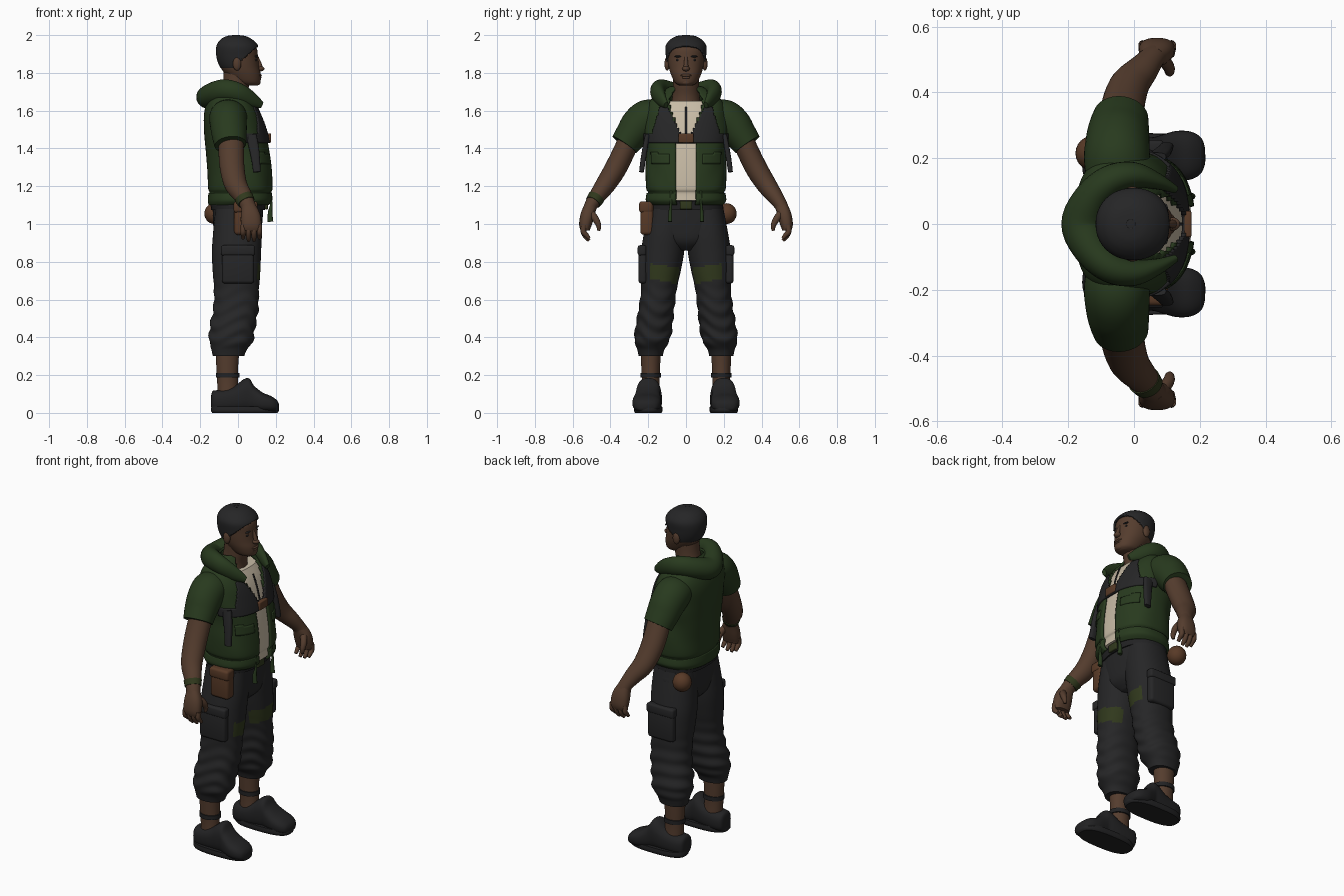
import bpy, bmesh, math
from mathutils import Vector

X, Y, Z = Vector((1, 0, 0)), Vector((0, 1, 0)), Vector((0, 0, 1))


def material(name, r, g, b):
    m = bpy.data.materials.new(name)
    m.diffuse_color = (r, g, b, 1)
    return m


SKIN = material("skin", .09, .046, .027)
DARK = material("charcoal_cloth", .019, .019, .020)
SHOE = material("shoe_black", .016, .016, .017)
GREEN = material("jacket_green", .021, .042, .013)
OLIVE = material("olive_band", .030, .040, .012)
CREAM = material("cream_shirt", .58, .50, .38)
LEATHER = material("brown_leather", .098, .042, .020)


def finish(name, bm, mats, thick=0, recalc=True):
    if recalc:
        bmesh.ops.recalc_face_normals(bm, faces=bm.faces[:])
    me = bpy.data.meshes.new(name)
    bm.to_mesh(me)
    bm.free()
    for m in mats:
        me.materials.append(m)
    me.shade_smooth()
    me.set_sharp_from_angle(angle=math.radians(45))
    ob = bpy.data.objects.new(name, me)
    bpy.context.collection.objects.link(ob)
    if thick:
        mod = ob.modifiers.new("thickness", 'SOLIDIFY')
        mod.thickness, mod.offset = thick, -1
    return ob


def spline(rows, sub):
    out = []
    for i in range(len(rows) - 1):
        a, b, c, d = (rows[max(0, min(len(rows) - 1, i + k))] for k in (-1, 0, 1, 2))
        for s in range(sub):
            t = s / sub
            out.append([.5 * (2*q + (r-p)*t + (2*p-5*q+4*r-w)*t*t + (3*q-p-3*r+w)*t**3)
                        for p, q, r, w in zip(a, b, c, d)])
    return out + [list(rows[-1])]


def loft(name, rows, *mats, t=None, ref=X, n=32, p=2, sub=4, wrinkle=None,
         keep=None, paint=None, thick=0, caps=True):
    """Skin superellipse rings (x, y, z, a, b); a runs along ref, b across it."""
    pts = spline(rows, sub)
    bm = bmesh.new()
    rings = []
    for i, (x, y, z, a, b) in enumerate(pts):
        tan = t or (Vector(pts[min(i+1, len(pts)-1)][:3]) - Vector(pts[max(i-1, 0)][:3])).normalized()
        u = (ref - tan * ref.dot(tan)).normalized()
        v = tan.cross(u)
        ring = []
        for j in range(n):
            th = 2 * math.pi * j / n
            c, s = math.cos(th), math.sin(th)
            k = 1 + (wrinkle(z, th) if wrinkle else 0)
            ring.append(bm.verts.new(Vector((x, y, z))
                        + u * k * max(a, .001) * math.copysign(abs(c) ** (2/p), c)
                        + v * k * max(b, .001) * math.copysign(abs(s) ** (2/p), s)))
        rings.append(ring)
    for r0, r1 in zip(rings, rings[1:]):
        for j in range(n):
            k = (j + 1) % n
            quad = (r0[j], r0[k], r1[k], r1[j])
            th = 2 * math.pi * (j + .5) / n
            mid = sum((q.co for q in quad), Vector()) / 4
            if keep is None or keep(mid, min(th, 2 * math.pi - th)):
                bm.faces.new(quad)
    if caps:
        bm.faces.new(rings[0][::-1])
        bm.faces.new(rings[-1])
    loose = [v for v in bm.verts if not v.link_faces]
    bmesh.ops.delete(bm, geom=loose, context='VERTS')
    if caps:
        bmesh.ops.recalc_face_normals(bm, faces=bm.faces[:])
    if paint:
        bm.normal_update()
        for f in bm.faces:
            f.material_index = paint(f.calc_center_median(), f.normal)
    return finish(name, bm, mats, thick, caps)


def ball(name, loc, size, mat):
    bm = bmesh.new()
    bmesh.ops.create_uvsphere(bm, u_segments=24, v_segments=14, radius=1)
    for v in bm.verts:
        v.co = Vector(loc) + Vector([a * b for a, b in zip(v.co, size)])
    return finish(name, bm, [mat])


def box(name, loc, size, mat, bevel=.01):
    bm = bmesh.new()
    bmesh.ops.create_cube(bm, size=1)
    for v in bm.verts:
        v.co = Vector(loc) + Vector([a * b for a, b in zip(v.co, size)])
    bmesh.ops.bevel(bm, geom=bm.edges[:], offset=bevel, segments=3, profile=.5, affect='EDGES')
    return finish(name, bm, [mat])


def mir(rows, s):
    return [(r[0], r[1] * s) + tuple(r[2:]) for r in rows]


def grow(rows, d, dz=0):
    return [(x, y, z + dz, a + d, b + d) for x, y, z, a, b in rows]


# Head, hair and neck
head = [(.07, 0, 1.732, .03, .03), (.05, 0, 1.748, .068, .058), (.028, 0, 1.79, .092, .079),
        (.01, 0, 1.83, .102, .091), (0, 0, 1.88, .106, .098), (-.003, 0, 1.93, .102, .099),
        (-.008, 0, 1.963, .077, .076), (-.01, 0, 1.982, .043, .043), (-.01, 0, 1.988, .005, .005)]
loft("head", head, SKIN, t=Z, n=40, p=2.1, sub=5)
loft("hair", grow(head, .009, .012), DARK, t=Z, n=80, p=2.1, sub=12, thick=.012, caps=False,
     keep=lambda c, th: c.z > 1.825 + max(0, c.x + .03) * .85)
ball("hair_crown", (-.01, 0, 1.983), (.05, .05, .017), DARK)
loft("neck", [(-.035, 0, 1.58, .09, .09), (-.025, 0, 1.67, .072, .073), (-.01, 0, 1.74, .07, .068),
              (-.005, 0, 1.82, .07, .07)], SKIN, t=Z)
ball("nose_tip", (.117, 0, 1.822), (.023, .02, .014), SKIN)
loft("nose_bridge", [(.1, 0, 1.885, .008, .008), (.113, 0, 1.85, .011, .011), (.118, 0, 1.82, .016, .015)],
     SKIN, n=16)
ball("upper_lip", (.113, 0, 1.787), (.013, .03, .008), SKIN)
ball("lower_lip", (.111, 0, 1.775), (.013, .026, .008), SKIN)
ball("chin", (.1, 0, 1.75), (.02, .028, .016), SKIN)
for s in (-1, 1):
    ball("ear", (-.005, s * .1, 1.848), (.022, .014, .036), SKIN)
    ball("eye", (.092, s * .04, 1.868), (.008, .014, .006), DARK)
    ball("eyebrow", (.095, s * .04, 1.887), (.009, .022, .005), DARK)

# Jacket body, shirt and harness share one torso profile
torso = [(.005, 0, 1.10, .155, .19), (.012, 0, 1.125, .167, .208), (.013, 0, 1.165, .164, .203),
         (.014, 0, 1.19, .172, .213), (.01, 0, 1.28, .172, .212), (0, 0, 1.38, .17, .212),
         (-.014, 0, 1.48, .165, .22), (-.03, 0, 1.58, .150, .222), (-.04, 0, 1.65, .122, .195),
         (-.04, 0, 1.70, .085, .13), (-.035, 0, 1.73, .06, .08)]


def fold(z, th):
    return .012 * math.sin(28 * z + 3 * math.cos(2 * th)) * abs(math.sin(th))


loft("jacket_body", torso, GREEN, t=Z, n=96, p=2.4, sub=6, wrinkle=fold, thick=.012, caps=False,
     keep=lambda c, th: th > .2 + max(0, c.z - 1.55) * 2)
loft("shirt", grow(torso[1:9], -.012), CREAM, t=Z, n=64, p=2.4, sub=5)


def harness_shape(c, th):
    y, z = abs(c.y), c.z
    if c.x < 0.02:
        return False
    return 1.43 < z < 1.482 or (1.48 < z < 1.63 and .03 + (z-1.48)*.5 < y < .18 - (z-1.48)*.3)


loft("chest_harness", grow(torso, .008), DARK, t=Z, n=160, p=2.4, sub=14, thick=.014, caps=False,
     keep=harness_shape)
loft("jacket_pocket_flaps", grow(torso, .006), GREEN, t=Z, n=128, p=2.4, sub=10, thick=.012, caps=False,
     keep=lambda c, th: c.x > 0 and .085 < abs(c.y) < .185 and 1.315 < c.z < 1.36 + abs(c.y) * .1)
loft("jacket_hem", grow(torso[:3], .005), GREEN, t=Z, n=96, p=2.4, sub=6, thick=.012, caps=False,
     keep=lambda c, th: th > .2)
box("harness_clip", (.163, 0, 1.455), (.024, .08, .05), LEATHER, .006)
loft("shirt_zipper", [(.145, 0, 1.48, .004, .005), (.128, 0, 1.55, .004, .005), (.102, 0, 1.62, .004, .005)],
     DARK, n=8)

# Hood folded round the neck
half = [(.125, .105, 1.63, .018, .012), (.07, .13, 1.66, .04, .025), (.0, .148, 1.695, .052, .04),
        (-.07, .132, 1.708, .058, .048), (-.128, .078, 1.692, .06, .055)]
loft("hood", half + [(-.155, 0, 1.672, .062, .066)] + mir(half[::-1], -1), GREEN, ref=Z, n=24, sub=5)

# Pelvis and belt
loft("trouser_seat", [(0, 0, .86, .07, .05), (0, 0, .91, .115, .15), (-.002, 0, 1.0, .13, .208),
                      (0, 0, 1.08, .134, .195), (0, 0, 1.13, .14, .185)], DARK, t=Z, p=2.4, n=48)
loft("belt", [(0, 0, 1.075, .142, .198), (0, 0, 1.12, .148, .196)], SHOE, t=Z, p=2.4, n=48)
box("belt_buckle", (.15, 0, 1.1), (.016, .065, .045), OLIVE, .005)
box("hip_pouch", (.04, -.207, 1.03), (.12, .07, .175), LEATHER, .018)
box("hip_pouch_flap", (.04, -.212, 1.09), (.127, .072, .06), LEATHER, .014)
ball("hip_ball", (-.125, .215, 1.055), (.053, .053, .055), LEATHER)

# Limbs, mirrored left and right
leg = [(-.05, .187, .302, .083, .064), (-.047, .186, .335, .094, .072), (-.036, .18, .38, .115, .092),
       (-.03, .17, .45, .12, .097), (-.012, .156, .55, .119, .094), (-.008, .144, .65, .119, .094),
       (-.008, .134, .75, .126, .106), (-.008, .124, .85, .13, .114), (-.003, .113, .95, .129, .11),
       (0, .1, 1.08, .12, .098)]


def creases(z, th):
    amp = .045 * max(0, min(1, (.72 - z) / .2)) * min(1, max(0, (z - .34) / .06))
    return amp * math.sin(80 * z + 2.2 * math.sin(2 * th + .6) + math.cos(3 * th))


for s in (-1, 1):
    def band(c, nrm, s=s):
        mid = .725 + .16 * (abs(c.y) - .1)
        return int(nrm.x > .25 and abs(c.z - mid - .01) < .042 and abs(c.y) < .19)

    loft("trouser_leg", mir(leg, s), DARK, OLIVE, t=Z, n=48, p=2.2, sub=9, wrinkle=creases, paint=band)
    box("cargo_pocket", (.0, s * .229, .78), (.17, .045, .19), DARK, .016)
    box("cargo_flap", (.0, s * .233, .86), (.18, .045, .055), DARK, .012)
    loft("shin", mir([(-.052, .187, .08, .055, .048), (-.055, .187, .16, .055, .046),
                      (-.057, .187, .25, .058, .05), (-.055, .187, .36, .065, .055)], s), SKIN, t=Z)
    loft("ankle_strap", mir([(-.055, .187, .187, .062, .054), (-.055, .187, .212, .062, .054)], s),
         SHOE, t=Z)
    # Shoes run heel to toe
    shoe = [(-.142, .188, .062, .03, .025), (-.132, .188, .062, .055, .05), (-.09, .19, .062, .06, .062),
            (-.02, .193, .072, .07, .066), (.03, .197, .09, .088, .066), (.06, .2, .092, .09, .064),
            (.085, .203, .073, .071, .068), (.13, .207, .055, .053, .076), (.175, .208, .046, .043, .072),
            (.205, .208, .038, .03, .053), (.216, .208, .034, .014, .022)]
    loft("shoe", mir(shoe, s), SHOE, t=X, ref=Z, p=2.5, n=36, sub=4)
    loft("shoe_sole", mir([(.036, .2, 0, .172, .07), (.037, .2, .012, .18, .076), (.037, .2, .034, .178, .074)], s),
         SHOE, t=Z, p=2.7, n=48)
    # Sleeve and bare arm
    loft("sleeve", mir([(-.05, .14, 1.575, .095, .08), (-.052, .20, 1.56, .1, .1), (-.05, .25, 1.52, .097, .098),
                        (-.046, .29, 1.47, .092, .086), (-.04, .325, 1.42, .084, .077)], s), GREEN, n=40, sub=6)
    loft("arm", mir([(-.035, .29, 1.47, .066, .058), (-.036, .33, 1.38, .067, .058), (-.03, .375, 1.29, .065, .058),
                     (-.012, .425, 1.21, .06, .053), (.025, .468, 1.15, .049, .044), (.052, .502, 1.10, .04, .035),
                     (.064, .517, 1.06, .044, .035)], s), SKIN, n=28)
    # Hand
    loft("palm", mir([(.055, .505, 1.095, .037, .033), (.066, .522, 1.045, .052, .037), (.07, .533, .995, .054, .033),
                      (.07, .533, .965, .048, .024)], s), SKIN, n=24, p=2.4)
    for i in range(4):
        fx = .027 + .029 * i
        tip = .912 + (.012 if i in (0, 3) else 0)
        loft("finger", mir([(fx, .54, .995, .014, .016), (fx, .543, .96, .014, .015), (fx, .53, tip + .02, .013, .013),
                            (fx, .512, tip, .009, .009)], s), SKIN, n=12)
    loft("thumb", mir([(.085, .505, 1.06, .02, .02), (.105, .478, 1.025, .018, .018), (.108, .462, .99, .014, .014),
                       (.106, .462, .965, .008, .008)], s), SKIN, n=14)
    # Harness side straps and hanging drawcords
    loft("side_strap", mir([(.07, .205, 1.47, .028, .012), (.085, .217, 1.40, .026, .014),
                            (.095, .228, 1.33, .022, .014), (.1, .236, 1.275, .02, .012)], s), DARK, n=16, p=3)
    loft("drawcord", mir([(.168, .078, 1.19, .006, .006), (.176, .08, 1.11, .006, .006),
                          (.17, .083, 1.06, .012, .01), (.172, .084, 1.012, .015, .011)], s), GREEN, n=12)

# Wristband on the right arm only
loft("wristband", [(.03, -.475, 1.14, .051, .046), (.044, -.492, 1.115, .047, .042)], OLIVE, n=28)
